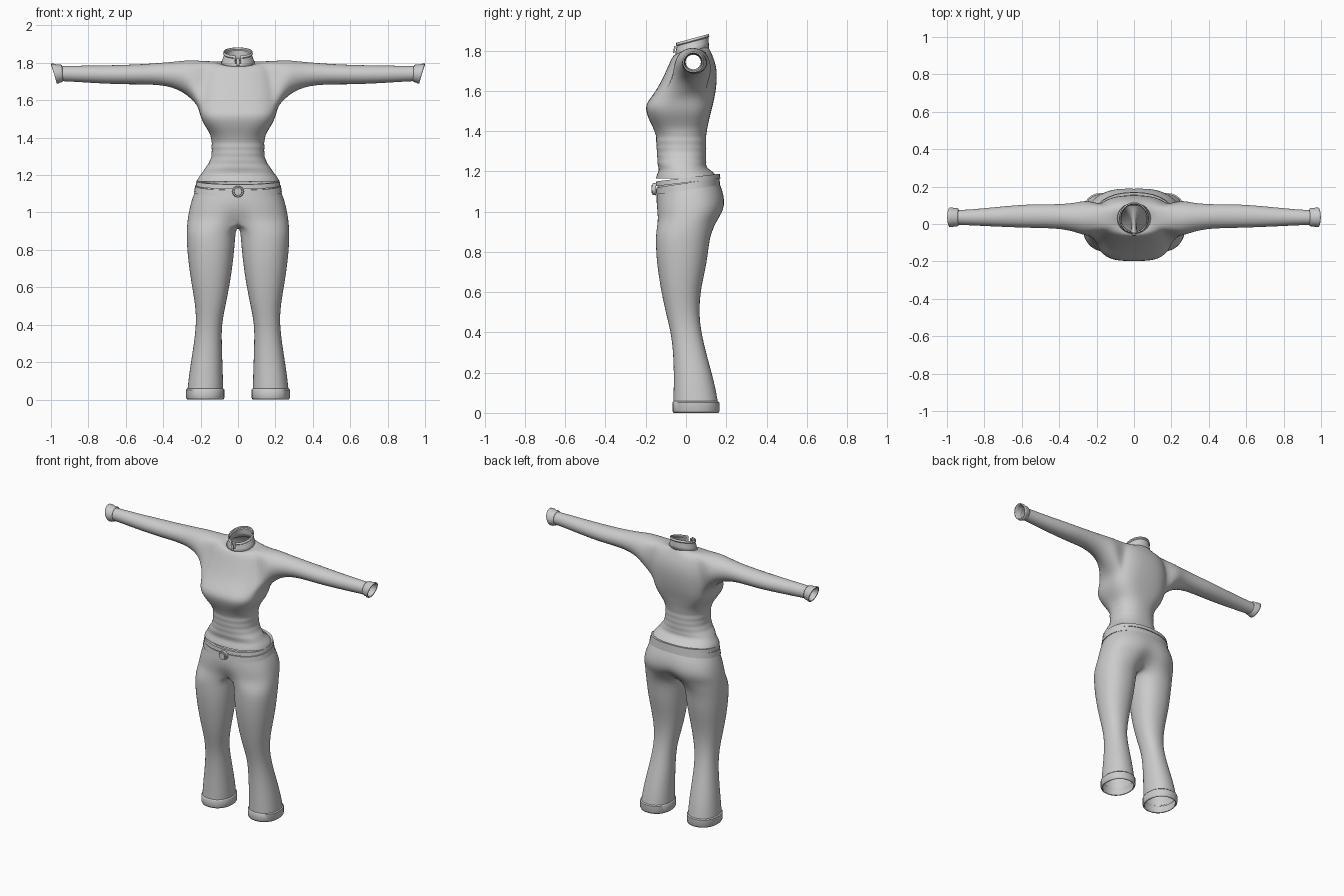
import bpy, bmesh, math
from math import sin, cos, pi, radians
from mathutils import Matrix

if "Cube" in bpy.data.objects:
    bpy.data.objects.remove(bpy.data.objects["Cube"])

N = 32


def power(v, p):
    return math.copysign(abs(v) ** (2 / p), v)


def body_ring(bm, z, hw, yf, yb, p=2.3, tilt=0, lift=0, dip=0):
    """Horizontal rounded section; column 0 is +x, 8 back, 16 -x, 24 front."""
    out = []
    for j in range(N):
        c, s = cos(2 * pi * j / N), sin(2 * pi * j / N)
        x = hw * power(c, p)
        y = (yf + yb) / 2 + (yb - yf) / 2 * power(s, p)
        y *= 1 - dip * math.exp(-(x / 0.05) ** 2)
        out.append(bm.verts.new((x, y, z + tilt * y + lift * c * c)))
    return out


def leg_ring(bm, side, z, inner, outer, yf, yb):
    out = []
    for k in range(24):
        a = radians(-120 + 15 * k)
        x = (inner + outer) / 2 + (outer - inner) / 2 * power(cos(a), 2.2)
        y = (yf + yb) / 2 + (yb - yf) / 2 * power(sin(a), 2.2)
        out.append(bm.verts.new((side * x, y, z)))
    return out


def arm_ring(bm, side, x, cy, cz, ry, rz, tilt=0):
    out = []
    for k in range(20):
        a = radians(90 - 18 * k)
        dz = rz * sin(a)
        out.append(bm.verts.new((side * (x + tilt * dz), cy + ry * cos(a), cz + dz)))
    return out


def bridge(bm, rings, skip=lambda r, c: False, closed=False):
    pairs = list(zip(rings, rings[1:]))
    if closed:
        pairs.append((rings[-1], rings[0]))
    for r, (a, b) in enumerate(pairs):
        n = len(a)
        for c in range(n):
            if not skip(r, c):
                bm.faces.new((a[c], a[(c + 1) % n], b[(c + 1) % n], b[c]))


def finish(bm, name, subsurf=0, thick=0):
    bmesh.ops.recalc_face_normals(bm, faces=bm.faces)
    me = bpy.data.meshes.new(name)
    bm.to_mesh(me)
    bm.free()
    ob = bpy.data.objects.new(name, me)
    bpy.context.collection.objects.link(ob)
    bpy.ops.object.select_all(action='DESELECT')
    ob.select_set(True)
    bpy.context.view_layer.objects.active = ob
    if subsurf:
        me.shade_smooth()
    else:
        bpy.ops.object.shade_smooth_by_angle(angle=radians(38))
    if thick:
        m = ob.modifiers.new("thickness", 'SOLIDIFY')
        m.thickness, m.offset = thick, -1
    if subsurf:
        m = ob.modifiers.new("smooth", 'SUBSURF')
        m.levels = m.render_levels = subsurf
    return ob


# Shirt torso with a gathered waist and flaring hem
rows = [(1.165, .222, -.15, .158), (1.185, .215, -.145, .15), (1.205, .197, -.134, .122)]
for i in range(10):
    z = 1.225 + .018 * i
    b = .005 * (i % 2)
    w = .139 + .045 * (max(0, 1.32 - z) / .095) ** 2
    rows.append((z, w + b, -.138 - .01 * i / 9 - b, .098 + b))
rows += [(1.415, .147, -.163, .106, 2.5), (1.45, .168, -.181, .114, 2.8),
         (1.49, .193, -.197, .123, 3.1), (1.53, .206, -.203, .134, 3.1),
         (1.57, .215, -.172, .143, 2.8), (1.62, .218, -.138, .151, 2.6),
         (1.675, .214, -.110, .155, 2.5), (1.725, .205, -.088, .15, 2.4),
         (1.765, .185, -.07, .137, 2.2, 0, .045), (1.785, .125, -.058, .122, 2.1, .1, .02),
         (1.792, .09, -.05, .11, 2, .25)]
bm = bmesh.new()
rings = [body_ring(bm, *r) for r in rows]
T = len(rows) - 3
B = T - 4
hole = (29, 30, 31, 0, 1, 2, 13, 14, 15, 16, 17, 18)
bridge(bm, rings, lambda r, c: B <= r < T and c in hole)

# Sleeves grown out of the armholes
for side in (1, -1):
    cells = [(T, c) for c in range(4)] + [(r, 3) for r in range(T - 1, B, -1)]
    cells += [(B, c) for c in range(3, -4, -1)] + [(r, -3) for r in range(B + 1, T)]
    cells += [(T, c) for c in (-3, -2, -1)]
    loop = [rings[r][(c if side > 0 else 16 - c) % N] for r, c in cells]
    arm = [(.25, .032, 1.712, .098, .104), (.3, .034, 1.729, .083, .083),
           (.35, .038, 1.737, .072, .069), (.42, .041, 1.741, .065, .059),
           (.52, .042, 1.739, .064, .054), (.6, .042, 1.737, .062, .053),
           (.75, .038, 1.738, .052, .048), (.88, .035, 1.742, .042, .043),
           (.95, .035, 1.743, .04, .041)]
    bridge(bm, [loop] + [arm_ring(bm, side, *a) for a in arm])
finish(bm, "shirt", 1)

# Flared cuffs
for side, name in ((1, "left_cuff"), (-1, "right_cuff")):
    bm = bmesh.new()
    cuff = [(.938, .036, 1.744, .045, .043, .05), (.945, .036, 1.744, .049, .047, .1),
            (.962, .036, 1.743, .049, .048, .2), (.972, .036, 1.743, .053, .053, .25),
            (.984, .036, 1.743, .053, .053, .28)]
    bridge(bm, [arm_ring(bm, side, *c) for c in cuff])
    finish(bm, name, 0, .008)

# Stand-up collar with a front slit
bm = bmesh.new()
col = [(1.785, .093, -.054, .114, 2, .22), (1.81, .083, -.052, .113, 2, .25),
       (1.835, .075, -.048, .111, 2, .27), (1.84, .079, -.052, .116, 2, .27),
       (1.852, .077, -.05, .113, 2, .27)]
bridge(bm, [body_ring(bm, *c) for c in col], lambda r, c: r > 0 and c in (23, 24))
finish(bm, "collar", 0, .007)

# Zip pull at the throat
bm = bmesh.new()
bmesh.ops.create_cube(bm, size=1, matrix=Matrix.Translation((0, -.058, 1.805))
                      @ Matrix.Rotation(-.2, 4, 'X') @ Matrix.Diagonal((.014, .008, .035, 1)))
finish(bm, "zip_pull")

# Trousers: hips split into two flared legs
bm = bmesh.new()
hips = [(1.155, .212, -.14, .15, 2.3, .15), (1.11, .231, -.146, .172, 2.3, .12),
        (1.07, .247, -.15, .192, 2.3, .06, 0, .02), (1.03, .258, -.15, .197, 2.4, 0, 0, .04),
        (.99, .266, -.15, .186, 2.4, 0, 0, .14), (.955, .271, -.15, .165, 2.4, 0, 0, .35)]
rings = [body_ring(bm, *h) for h in hips]
bridge(bm, rings)
last = rings[-1]
back, front = last[8].co, last[24].co
crotch = []
for k in range(1, 8):
    p = back.lerp(front, k / 8)
    crotch.append(bm.verts.new((0, p.y, p.z - .035 * sin(pi * k / 8))))
legs = [(.9, .012, .276, -.15, .128), (.84, .016, .275, -.151, .114),
        (.75, .024, .268, -.147, .106), (.62, .042, .25, -.127, .074),
        (.5, .067, .227, -.102, .064), (.4, .088, .224, -.075, .076),
        (.3, .086, .236, -.064, .1), (.2, .083, .252, -.061, .128),
        (.12, .08, .264, -.062, .148), (.04, .078, .272, -.063, .162)]
for side in (1, -1):
    arc = [last[(24 + side * k) % N] for k in range(17)]
    bridge(bm, [arc + crotch] + [leg_ring(bm, side, *g) for g in legs])
finish(bm, "trousers", 1)

# Trouser hems
for side, name in ((1, "left_hem"), (-1, "right_hem")):
    bm = bmesh.new()
    hem = [(.058, .077, .271, -.063, .16), (.052, .073, .277, -.067, .166),
           (.01, .073, .277, -.067, .166), (0, .077, .272, -.063, .162)]
    bridge(bm, [leg_ring(bm, side, *h) for h in hem])
    finish(bm, name, 0, .008)


# Slanted bands around the hips
def band(name, z0, z1, w0, w1, tilt, t):
    bm = bmesh.new()
    sec = [(z0, w0 - .015), (z0, w0 + t), (z1, w1 + t), (z1, w1 - .015)]
    bridge(bm, [body_ring(bm, z, w, -.147 - (w - w0) * .6, .166 + (w - w0) * .6, 2.3, tilt)
                for z, w in sec], closed=True)
    finish(bm, name)


band("belt", 1.107, 1.142, .229, .223, .15, .006)
band("waistband", 1.144, 1.168, .218, .214, .12, .008)

# Round buckle with a raised rim
for name, r, d, y in (("buckle", .031, .016, -.158), ("buckle_centre", .022, .008, -.168)):
    bm = bmesh.new()
    bmesh.ops.create_cone(bm, cap_ends=True, segments=24, radius1=r, radius2=r * .92, depth=d,
                          matrix=Matrix.Translation((0, y, 1.112)) @ Matrix.Rotation(pi / 2, 4, 'X'))
    finish(bm, name)
